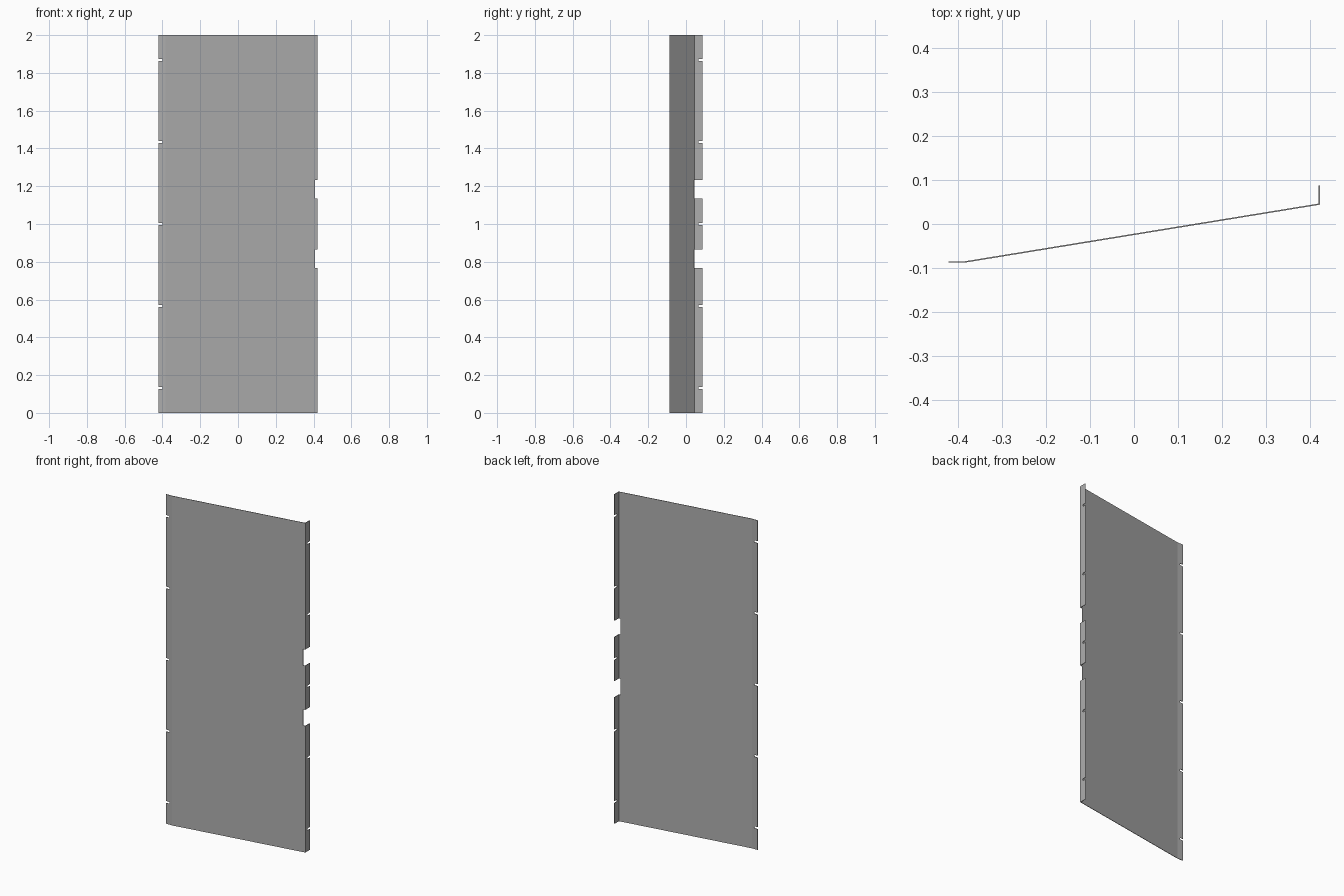
import bpy, bmesh, math
from mathutils import Vector

cube = bpy.data.objects.get("Cube")
if cube:
    bpy.data.objects.remove(cube, do_unlink=True)

HEIGHT = 2.0
THICK = 0.003
SLOT_R = 0.006
SLOT_DEPTH = 0.022
SLOTS = [1 + 0.434 * k for k in range(-2, 3)]
CUTS = [(0.768, 0.866), (1.134, 1.232)]

# Bend profile seen from above: lip end, lip fold, flange fold, flange end
LIP_END, LIP_FOLD, FLANGE_FOLD, FLANGE_END = (
    Vector(p) for p in [(-0.421, -0.086), (-0.383, -0.086), (0.420, 0.045), (0.420, 0.087)])

steel = bpy.data.materials.new("grey steel")
steel.use_nodes = True
colour = (0.42, 0.42, 0.42, 1)
steel.diffuse_color = colour
steel.node_tree.nodes["Principled BSDF"].inputs["Base Color"].default_value = colour

bm = bmesh.new()


def add_face(points):
    """Add one flat sheet face from (plan position, height) pairs."""
    bm.faces.new([bm.verts.new((p.x, p.y, z)) for p, z in points])


def slotted_strip(fold, edge, low, high):
    """Flat strip beside a fold, with round-ended slots in its free edge."""
    inward = (fold - edge).normalized()
    points = [(fold, high), (fold, low), (edge, low)]
    for z in SLOTS:
        if low < z < high:
            points.append((edge, z - SLOT_R))
            for i in range(7):
                a = math.pi * (i / 6 - 0.5)
                depth = SLOT_DEPTH - SLOT_R + SLOT_R * math.cos(a)
                points.append((edge + inward * depth, z + SLOT_R * math.sin(a)))
            points.append((edge, z + SLOT_R))
    add_face(points + [(edge, high)])


# Front lip
slotted_strip(LIP_FOLD, LIP_END, 0, HEIGHT)

# Sloping panel, relieved where the flange is cut away
relief = FLANGE_FOLD + (LIP_FOLD - FLANGE_FOLD).normalized() * 0.012
outline = [(LIP_FOLD, HEIGHT), (LIP_FOLD, 0), (FLANGE_FOLD, 0)]
for low, high in CUTS:
    outline += [(FLANGE_FOLD, low), (relief, low), (relief, high), (FLANGE_FOLD, high)]
add_face(outline + [(FLANGE_FOLD, HEIGHT)])

# Rear flange in three tabs
ends = [0] + [z for cut in CUTS for z in cut] + [HEIGHT]
for low, high in zip(ends[::2], ends[1::2]):
    slotted_strip(FLANGE_FOLD, FLANGE_END, low, high)

bmesh.ops.remove_doubles(bm, verts=bm.verts, dist=0.0001)
bmesh.ops.recalc_face_normals(bm, faces=bm.faces)
mesh = bpy.data.meshes.new("bent_panel")
bm.to_mesh(mesh)
bm.free()
mesh.materials.append(steel)
panel = bpy.data.objects.new("bent_panel", mesh)
bpy.context.collection.objects.link(panel)

# Sheet thickness
solid = panel.modifiers.new("sheet thickness", 'SOLIDIFY')
solid.thickness = THICK
solid.offset = 0
solid.use_even_offset = True
